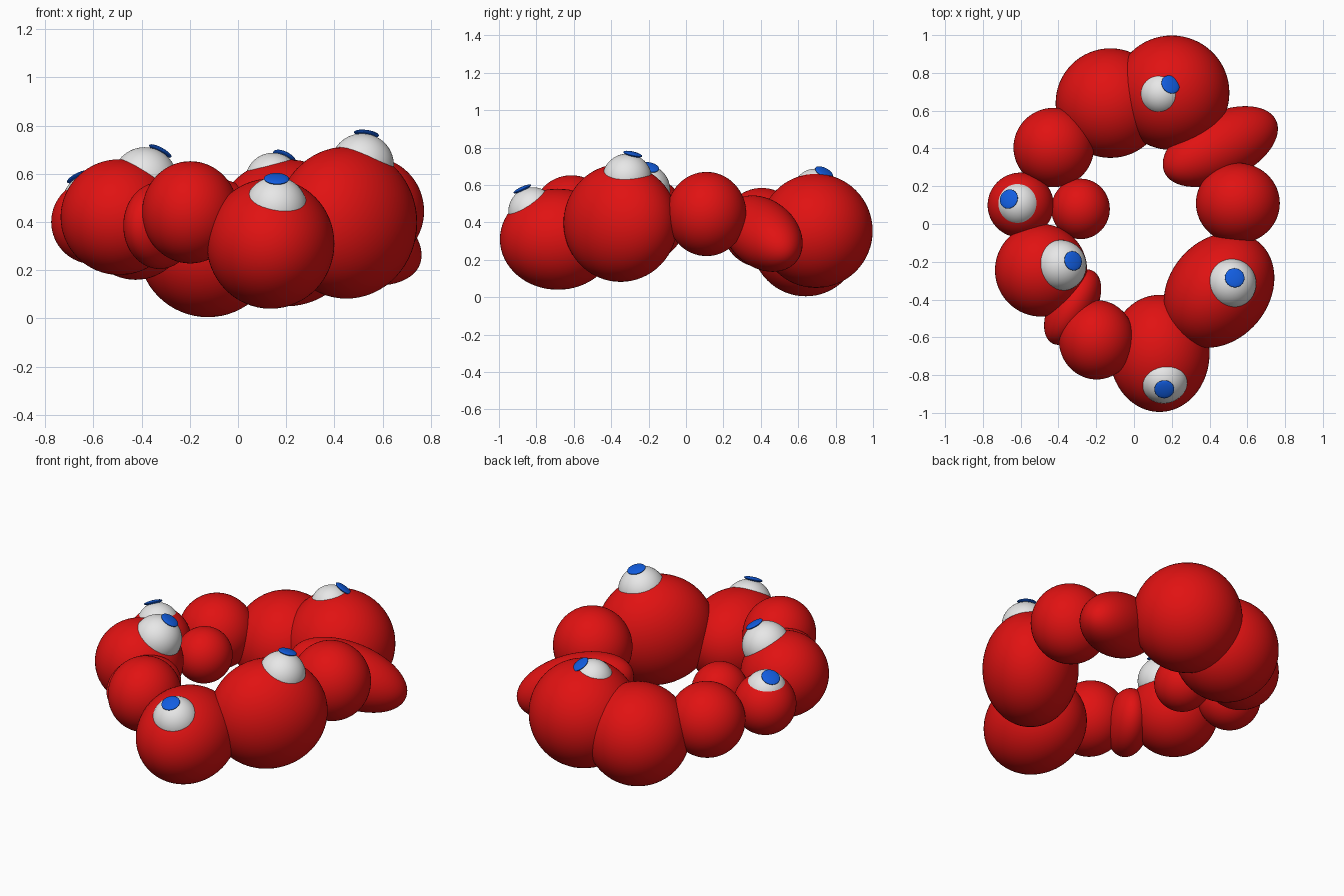
import bpy
from mathutils import Vector

cube = bpy.data.objects.get("Cube")
if cube:
    bpy.data.objects.remove(cube, do_unlink=True)


def material(name, rgb):
    mat = bpy.data.materials.new(name)
    mat.use_nodes = True
    mat.diffuse_color = (*rgb, 1)
    mat.node_tree.nodes["Principled BSDF"].inputs["Base Color"].default_value = (*rgb, 1)
    return mat


RED = material("red", (0.75, 0.006, 0.006))
WHITE = material("white", (0.82, 0.82, 0.82))
BLUE = material("blue", (0.006, 0.11, 0.75))


def ellipsoid(name, centre, radii, mat, axis=(0, 0, 1), track="Z", up="Y"):
    """Smooth ball scaled by radii, with its track axis turned along axis."""
    bpy.ops.mesh.primitive_uv_sphere_add(segments=64, ring_count=32, location=centre)
    ob = bpy.context.object
    ob.name = name
    ob.scale = radii
    ob.rotation_euler = Vector(axis).to_track_quat(track, up).to_euler()
    ob.data.materials.append(mat)
    bpy.ops.object.shade_smooth()
    return ob


# Ring of body lobes: name, centre, radii
lobes = [
    ("front_lobe", (0.135, -0.685, 0.31), (0.265, 0.31, 0.27)),
    ("left_middle_lobe", (0.55, 0.11, 0.445), (0.222, 0.213, 0.225)),
    ("back_lobe", (0.2, 0.695, 0.355), (0.305, 0.303, 0.305)),
    ("back_right_lobe", (-0.125, 0.64, 0.295), (0.29, 0.29, 0.29)),
    ("right_back_lobe", (-0.425, 0.405, 0.372), (0.213, 0.21, 0.212)),
    ("right_middle_lobe", (-0.6, 0.1, 0.4), (0.175, 0.172, 0.175)),
    ("inner_lobe", (-0.283, 0.08, 0.39), (0.155, 0.16, 0.158)),
    ("right_front_lobe", (-0.492, -0.245, 0.42), (0.244, 0.245, 0.24)),
    ("front_right_lobe", (-0.198, -0.613, 0.44), (0.2, 0.21, 0.212)),
]
for name, centre, radii in lobes:
    ellipsoid(name, centre, radii, RED)

# Stretched lobes, long axis first
stretched = [
    ("left_front_lobe", (0.45, -0.35, 0.397), (0.33, 0.265, 0.315), (0.64, 0.77, 0)),
    ("left_back_lobe", (0.457, 0.41, 0.34), (0.34, 0.18, 0.18), (1, 0.47, -0.39)),
    ("tucked_lobe", (-0.325, -0.44, 0.385), (0.22, 0.12, 0.18), (0.5, 0.87, 0)),
]
for name, centre, radii, axis in stretched:
    ellipsoid(name, centre, radii, RED, axis, "X", "Z")

# Eyes: white ball and a flat disc-like pupil sitting on it
eyes = [
    ("front", (0.157, -0.82, 0.458), 0.13, (0.003, -0.05, 0.11)),
    ("left", (0.515, -0.315, 0.635), 0.132, (0.018, 0.03, 0.13)),
    ("back", (0.145, 0.69, 0.572), 0.115, (0.05, 0.05, 0.1)),
    ("right", (-0.61, 0.105, 0.482), 0.118, (-0.052, 0.027, 0.105)),
    ("right_front", (-0.387, -0.22, 0.575), 0.135, (0.065, 0.025, 0.12)),
]
for name, centre, radius, look in eyes:
    ellipsoid(name + "_eye", centre, (radius, radius, radius), WHITE)
    spot = Vector(centre) + Vector(look).normalized() * (radius + 0.003)
    ellipsoid(name + "_pupil", spot, (0.052, 0.052, 0.012), BLUE, look)
